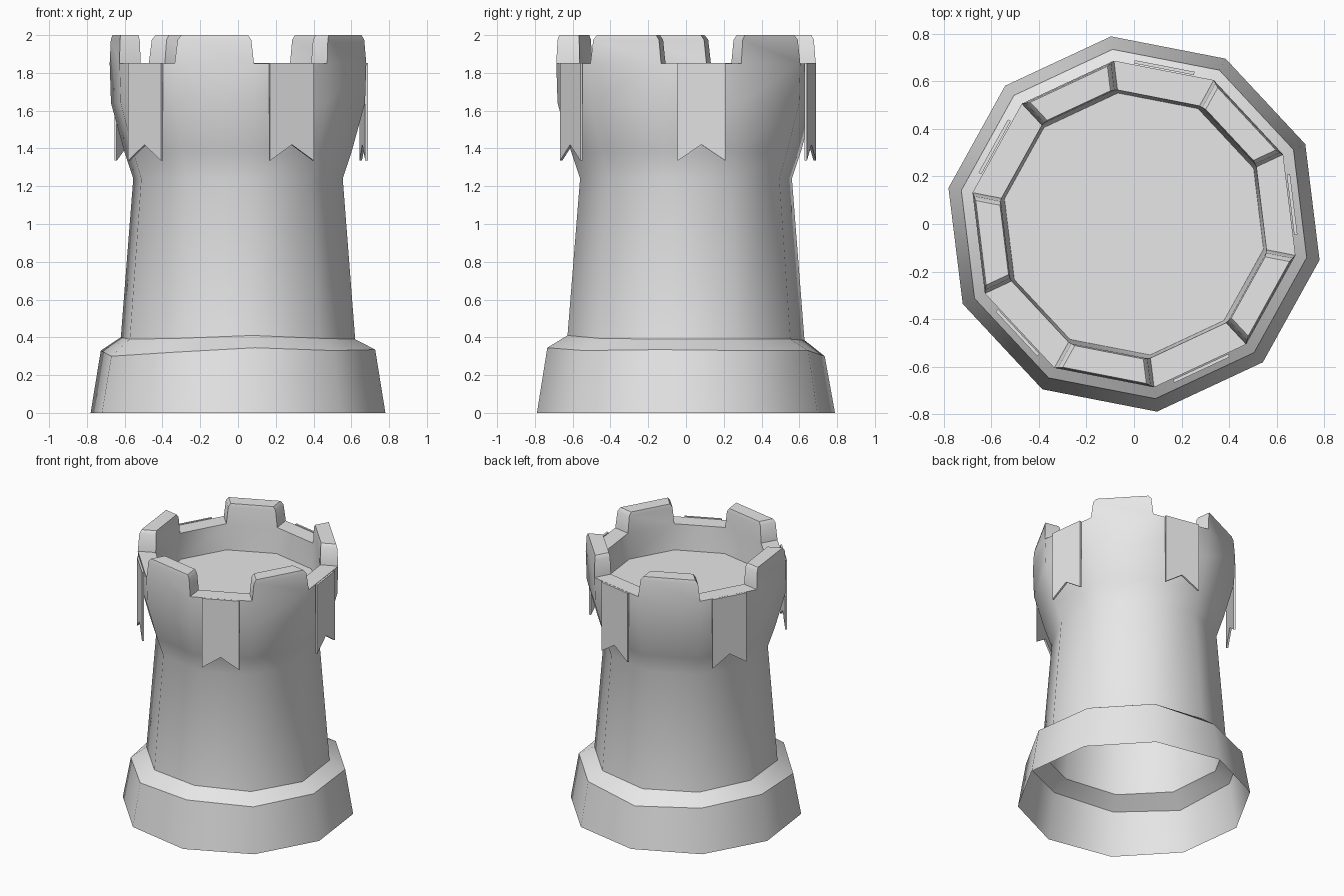
import bpy, bmesh, math
from mathutils import Vector, Matrix

cube = bpy.data.objects.get("Cube")
if cube:
    bpy.data.objects.remove(cube, do_unlink=True)

SIDES = 10
START = math.radians(25)
STEP = math.tau / SIDES

stone = bpy.data.materials.new("grey_stone")
stone.use_nodes = True
GREY = (0.8, 0.8, 0.8, 1)
stone.diffuse_color = GREY
stone.node_tree.nodes["Principled BSDF"].inputs["Base Color"].default_value = GREY


def add_object(name, bm):
    mesh = bpy.data.meshes.new(name)
    bm.to_mesh(mesh)
    bm.free()
    mesh.materials.append(stone)
    obj = bpy.data.objects.new(name, mesh)
    bpy.context.collection.objects.link(obj)
    return obj


def ring(bm, radius, heights):
    verts = []
    for k in range(SIDES):
        a = START + k * STEP
        z = heights[k] if isinstance(heights, list) else heights
        verts.append(bm.verts.new((radius * math.cos(a), radius * math.sin(a), z)))
    return verts


def bridge(bm, low, high):
    return [bm.faces.new((low[k], low[(k + 1) % SIDES], high[(k + 1) % SIDES], high[k]))
            for k in range(SIDES)]


# Tower shell: open plinth, tapering shaft, flared head, rim and inner wall
plinth_top = [0.33, 0.33, 0.30, 0.32, 0.33, 0.30, 0.32, 0.345, 0.33, 0.335]
shaft_foot = [0.39, 0.39, 0.385, 0.39, 0.40, 0.39, 0.395, 0.41, 0.395, 0.39]
profile = [(0.795, 0.0), (0.74, plinth_top), (0.632, shaft_foot), (0.565, 1.24),
           (0.612, 1.38), (0.685, 1.64), (0.692, 1.85), (0.568, 1.85), (0.555, 1.66)]
bm = bmesh.new()
rings = [ring(bm, r, z) for r, z in profile]
bands = [bridge(bm, a, b) for a, b in zip(rings, rings[1:])]
bm.faces.new(rings[-1])     # sunken floor

# Battlements: raise every other rim face, with a narrow bevel at the top
merlons = [bands[6][k] for k in range(0, SIDES, 2)]
for height, shrink in ((0.125, 0.93), (0.025, 0.9)):
    merlons = bmesh.ops.extrude_discrete_faces(bm, faces=merlons)["faces"]
    for face in merlons:
        centre = face.calc_center_median()
        for v in face.verts:
            v.co = centre.lerp(v.co, shrink) + Vector((0, 0, height))
bmesh.ops.recalc_face_normals(bm, faces=bm.faces)
# Open shell: make sure the outside faces outwards
wall = next(f for f in bm.faces if rings[0][0] in f.verts)
wall.normal_update()
if wall.normal.dot(wall.calc_center_median()) < 0:
    bmesh.ops.reverse_faces(bm, faces=bm.faces)
tower = add_object("tower", bm)
bpy.context.view_layer.objects.active = tower
tower.select_set(True)
bpy.ops.object.shade_smooth_by_angle(angle=math.radians(40))
tower.select_set(False)

# Swallow-tailed banners hanging below each gap
outline = [(-0.128, 1.852), (-0.128, 1.335), (0, 1.42), (0.128, 1.335), (0.128, 1.852)]
for i in range(5):
    bm = bmesh.new()
    face = bm.faces.new([bm.verts.new((0.663, u, z)) for u, z in outline])
    solid = bmesh.ops.extrude_face_region(bm, geom=[face])["geom"]
    bmesh.ops.translate(bm, vec=(0.014, 0, 0),
                        verts=[g for g in solid if isinstance(g, bmesh.types.BMVert)])
    bmesh.ops.recalc_face_normals(bm, faces=bm.faces)
    angle = START + STEP * (2 * i + 1.5)
    bm.transform(Matrix.Rotation(angle, 4, "Z"))
    add_object(f"banner_{i + 1}", bm)
